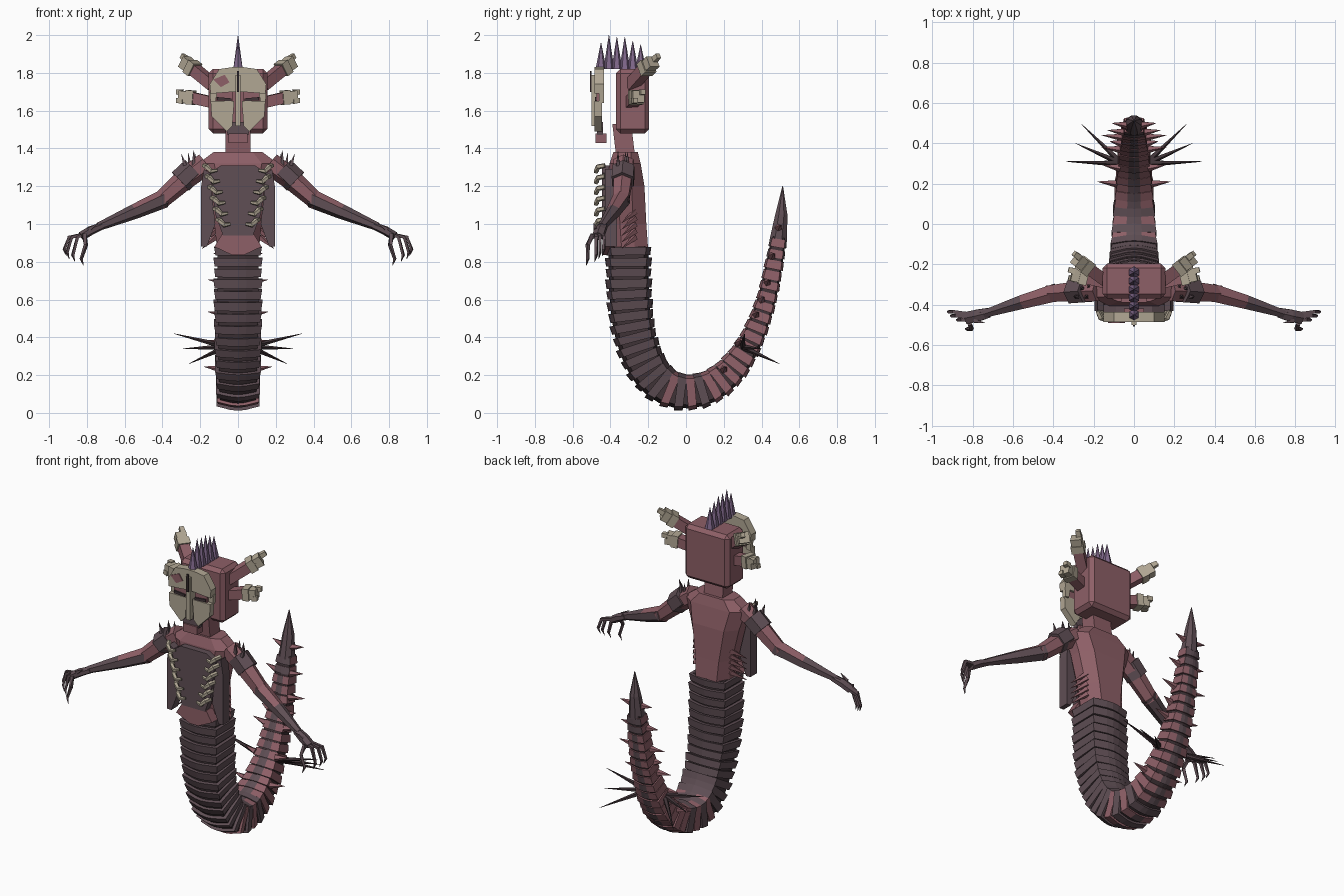
import bpy, bmesh
from math import cos, sin, pi
from mathutils import Vector, Matrix

if "Cube" in bpy.data.objects:
    bpy.data.objects.remove(bpy.data.objects["Cube"])


def material(name, r, g, b):
    m = bpy.data.materials.new(name)
    m.use_nodes = True
    m.diffuse_color = (r, g, b, 1)
    m.node_tree.nodes["Principled BSDF"].inputs["Base Color"].default_value = (r, g, b, 1)
    return m


RED = material("dusty red skin", .27, .115, .135)
DARK = material("dark mauve plate", .115, .077, .09)
DEEP = material("deep brown", .05, .033, .038)
BONE = material("pale bone", .44, .385, .295)
PURPLE = material("purple crest", .22, .14, .26)


def finish(name, bm, *mats, rule=None, mirror=False):
    """Turn a bmesh into an object; rule picks the material of each face."""
    bmesh.ops.recalc_face_normals(bm, faces=bm.faces)
    if rule:
        for f in bm.faces:
            f.material_index = rule(f)
    me = bpy.data.meshes.new(name)
    bm.to_mesh(me)
    bm.free()
    for m in mats:
        me.materials.append(m)
    ob = bpy.data.objects.new(name, me)
    bpy.context.scene.collection.objects.link(ob)
    if mirror:
        ob.modifiers.new("mirror", "MIRROR").use_mirror_merge = False
    return ob


def loft(bm, rings):
    """Skin a list of equal-length point rings and cap both ends."""
    rows = [[bm.verts.new(p) for p in r] for r in rings]
    n = len(rows[0])
    for a, b in zip(rows, rows[1:]):
        for i in range(n):
            bm.faces.new((a[i], a[(i + 1) % n], b[(i + 1) % n], b[i]))
    bm.faces.new(rows[0][::-1])
    bm.faces.new(rows[-1])


def limb(bm, path, sides=6, flat=1):
    """Faceted tube through (point, radius) pairs."""
    rings = []
    for i, (p, r) in enumerate(path):
        d = Vector(path[min(i + 1, len(path) - 1)][0]) - Vector(path[max(i - 1, 0)][0])
        q = d.to_track_quat('Z', 'Y')
        angles = [2 * pi * (k + .5) / sides for k in range(sides)]
        rings.append([Vector(p) + q @ Vector((r * cos(a), r * flat * sin(a), 0)) for a in angles])
    loft(bm, rings)


def spike(bm, base, tip, r, sides=5):
    limb(bm, [(base, r), (tip, .001)], sides)


def box(bm, x, y, z):
    loft(bm, [[(x[0], y[0], h), (x[1], y[0], h), (x[1], y[1], h), (x[0], y[1], h)] for h in z])


def plate(bm, outline, front, back):
    """Extrude an (x, z) outline along y."""
    loft(bm, [[(x, y, z) for x, z in outline] for y in (front, back)])


def both(half):
    """Complete a right-to-left symmetric outline from its +x half."""
    return half + [(-x, z) for x, z in reversed(half)]


# Torso, neck and head
bm = bmesh.new()
rings = []
for z, w, f, b in [(.86, .11, -.40, -.20), (1.0, .125, -.41, -.21), (1.2, .17, -.415, -.22),
                   (1.32, .21, -.405, -.24), (1.38, .13, -.385, -.255)]:
    m = (f + b) / 2
    side = [(w * .6, f), (w, m - .04), (w, m + .03), (w * .65, b)]
    rings.append([(x, y, z) for x, y in both(side)])
loft(bm, rings)
finish("torso", bm, RED)

bm = bmesh.new()
loft(bm, [[(x, y + s, z) for x, y in both([(.065, -.38), (.065, -.28)])]
          for z, s in ((1.36, .01), (1.53, -.01))])
finish("neck", bm, RED)

bm = bmesh.new()
box(bm, (-.155, .155), (-.37, -.195), (1.48, 1.82))
ob = finish("head", bm, RED)
bev = ob.modifiers.new("bevel", "BEVEL")
bev.width, bev.segments = .022, 1

# Floating face mask
bm = bmesh.new()
plate(bm, both([(.03, 1.83), (.10, 1.82), (.15, 1.74), (.145, 1.69), (.02, 1.70)]), -.485, -.435)
finish("mask_brow", bm, BONE)
bm = bmesh.new()
plate(bm, [(.02, 1.65), (.145, 1.65), (.14, 1.57), (.06, 1.49), (.03, 1.52)], -.485, -.445)
plate(bm, [(.11, 1.70), (.15, 1.70), (.145, 1.64), (.12, 1.64)], -.46, -.435)
finish("mask_cheek", bm, BONE, mirror=True)
bm = bmesh.new()
box(bm, (-.013, .013), (-.50, -.45), (1.52, 1.79))
finish("mask_nose", bm, BONE)
bm = bmesh.new()
box(bm, (.03, .115), (-.475, -.45), (1.645, 1.70))
finish("mask_eye_socket", bm, RED, mirror=True)
bm = bmesh.new()
plate(bm, [(.035, 1.665), (.11, 1.672), (.11, 1.655), (.035, 1.65)], -.483, -.475)
finish("mask_eye_slit", bm, DEEP, mirror=True)
bm = bmesh.new()
plate(bm, [(-.13, 1.765), (-.07, 1.79), (-.045, 1.75), (-.09, 1.725)], -.49, -.484)
plate(bm, [(-.006, 1.81), (.006, 1.81), (.006, 1.70), (-.006, 1.70)], -.508, -.50)
finish("mask_markings", bm, RED, DEEP, rule=lambda f: f.calc_center_median().x > -.02)
bm = bmesh.new()
plate(bm, both([(.03, 1.54), (.06, 1.50), (.055, 1.47)]), -.47, -.44)
finish("mask_mouth", bm, DARK)
bm = bmesh.new()
box(bm, (-.05, .05), (-.48, -.42), (1.43, 1.48))
finish("mask_jaw", bm, RED)

# Crest of spikes
bm = bmesh.new()
for i in range(6):
    y = -.45 + .042 * i
    spike(bm, (0, y, 1.82), (0, y, (1.96, 2.0, 1.99, 1.99, 1.97, 1.95)[i]), .029, 6)
finish("head_crest", bm, PURPLE)

# Head stalks with bone caps
for name, a, b, c in [("upper", (.13, -.29, 1.735), (.24, -.21, 1.825), (.285, -.175, 1.86)),
                      ("lower", (.14, -.29, 1.645), (.25, -.265, 1.67), (.31, -.25, 1.675))]:
    bm = bmesh.new()
    limb(bm, [(a, .042), (b, .042)], 4)
    finish(name + "_stalk", bm, RED, mirror=True)
    bm = bmesh.new()
    b, c = Vector(b), Vector(c)
    step = c - b
    limb(bm, [(b - step * .3, .053), (b + step * .35, .053)], 4)
    limb(bm, [(b, .042), (c, .045)], 4)
    for s in (-1, 1):
        off = Vector((0, .02 * s, .022 * s))
        limb(bm, [(b + step * .7 + off, .022), (c + step * .25 + off, .018)], 4)
    finish(name + "_stalk_cap", bm, BONE, mirror=True)

# Chest armour, ribs and hip details
bm = bmesh.new()
plate(bm, both([(.09, 1.31), (.15, 1.27), (.12, 1.05), (.08, .94)]), -.445, -.40)
finish("chest_plate", bm, DARK)
bm = bmesh.new()
plate(bm, [(.15, 1.27), (.18, 1.29), (.195, 1.2), (.195, .88), (.165, .88), (.12, 1.0)], -.43, -.365)
finish("side_panel", bm, DARK, mirror=True)
bm = bmesh.new()
for i in range(6):
    z, x = 1.285 - .057 * i, .165 - .014 * i
    limb(bm, [((x + .015, -.43, z + .025), .013), ((x, -.465, z + .018), .015),
              ((x - .022, -.475, z - .006), .014), ((x - .055, -.468, z), .008)], 5)
finish("ribs", bm, BONE, mirror=True)
bm = bmesh.new()
plate(bm, both([(.085, .945), (.125, .88), (.03, .835)]), -.44, -.38)
finish("pelvis_plate", bm, RED)
bm = bmesh.new()
for i in range(5):
    z = .91 + .034 * i
    spike(bm, (.12, -.27, z + .02), (.19, -.34, z - .04), .018, 4)
finish("hip_spines", bm, RED, mirror=True)

# Arms
bm = bmesh.new()
limb(bm, [((.17, -.33, 1.32), .06), ((.29, -.335, 1.23), .056), ((.42, -.345, 1.115), .046)])
finish("upper_arm", bm, RED, mirror=True)
bm = bmesh.new()
limb(bm, [((.39, -.34, 1.135), .05), ((.55, -.385, 1.065), .04), ((.74, -.445, .985), .022)])
finish("forearm", bm, RED, DARK, mirror=True,
       rule=lambda f: f.normal.z < .2 or f.calc_center_median().x > .6)
bm = bmesh.new()
limb(bm, [((.235, -.33, 1.29), .066), ((.305, -.335, 1.225), .066)])
finish("arm_band", bm, DARK, mirror=True)
bm = bmesh.new()
for x, y, lean in [(.235, -.36, 0), (.255, -.32, .01), (.28, -.36, .02), (.22, -.31, .01)]:
    spike(bm, (x, y, 1.31), (x + lean, y, 1.39 - lean), .014, 4)
finish("shoulder_claws", bm, DARK, mirror=True)
bm = bmesh.new()
limb(bm, [((.72, -.44, .99), .028), ((.78, -.455, .965), .035), ((.83, -.465, .935), .034)], 6, .7)
for tip, side in [((.92, -.435, .865), .025), ((.905, -.455, .85), .005),
                  ((.875, -.475, .835), -.015), ((.83, -.52, .815), -.04)]:
    t = Vector(tip)
    k = Vector((t.x - .025, t.y, .93 if side > -.03 else .89))
    limb(bm, [((.815, -.465 + side * .7, .945), .014), (k, .012), (t, .009), (t - Vector((.012, .008, .035)), .001)], 4)
spike(bm, (.78, -.455, .97), (.70, -.42, 1.02), .018, 4)
spike(bm, (.79, -.48, .97), (.74, -.49, 1.005), .014, 4)
finish("hand", bm, DARK, mirror=True)

# Tail centre line: y, z, half width, half depth
KEYS = [Vector(k) for k in [
    (-.305, .88, .13, .125), (-.30, .62, .13, .125), (-.275, .42, .125, .12), (-.21, .245, .12, .115),
    (-.115, .14, .115, .108), (0, .108, .11, .1), (.125, .135, .1, .095), (.24, .225, .09, .085),
    (.34, .375, .08, .07), (.42, .58, .067, .058), (.465, .78, .057, .052), (.492, .93, .048, .046)]]


def on_tail(t):
    i = min(int(t), len(KEYS) - 2)
    u = t - i
    a, b, c, d = (KEYS[max(0, min(j, len(KEYS) - 1))] for j in range(i - 1, i + 3))
    return (b * 2 + (c - a) * u + (a * 2 - b * 5 + c * 4 - d) * u ** 2
            + (b * 3 - a - c * 3 + d) * u ** 3) / 2


def tail_ring(k, nxt, scale=1.0):
    """Ridged cross-section, square to the direction from k to nxt."""
    dy, dz = (nxt - k).xy.normalized()
    half = [(0, 1), (.35, .96), (1, .78), (1, -.78), (.35, -.96), (0, -1)]
    shape = half + [(-x, d) for x, d in half[-2:0:-1]]
    return [(x * k[2] * scale, k[0] - dz * d * k[3] * scale, k[1] + dy * d * k[3] * scale) for x, d in shape]


# Even steps along the tail
fine = [on_tail(i * (len(KEYS) - 1) / 600) for i in range(601)]
length = [0]
for a, b in zip(fine, fine[1:]):
    length.append(length[-1] + (b - a).xy.length)
COUNT = 34


def at(s):
    goal = max(0, min(s / COUNT, 1)) * length[-1]
    return fine[min(range(601), key=lambda i: abs(length[i] - goal))]


bm = bmesh.new()
loft(bm, [tail_ring(at(s), at(s + .5) if s < COUNT else at(s) * 2 - at(s - .5), .84) for s in range(COUNT + 1)])
finish("tail_core", bm, DEEP)

front, rear = bmesh.new(), bmesh.new()
for s in range(COUNT):
    a, b = at(s + .04), at(s + .82)
    red = a[0] > .08 or (a[0] > -.16 and s % 2 == 0)
    big = 1 if s % 2 else .97
    ahead = b + (b - a)
    loft(rear if red else front, [tail_ring(a, b, big), tail_ring(b, ahead, big * .95)])
finish("tail_front_plates", front, DARK)
finish("tail_rear_plates", rear, RED, DARK,
       rule=lambda f: abs(f.calc_center_median().x) < .035 and len(f.verts) == 4)

# Tail tip and spines
bm = bmesh.new()
limb(bm, [((0, .488, .91), .05), ((0, .505, 1.05), .035), ((0, .512, 1.2), .002)], 8)
finish("tail_tip", bm, DARK)
bm = bmesh.new()
for y, z, x, tip in [(.2, .23, .08, .18), (.37, .52, .06, .16), (.43, .69, .05, .16),
                     (.455, .83, .045, .13), (.49, .98, .03, .11), (.40, .60, .06, .12), (.28, .37, .07, .15)]:
    spike(bm, (x, y, z), (tip, y + .01, z + .015), .022)
finish("tail_side_spines", bm, RED, mirror=True)
bm = bmesh.new()
for tip in [(.34, .31, .42), (.29, .40, .34), (.26, .495, .26)]:
    spike(bm, (.06, .30, .35), tip, .018)
finish("tail_long_spines", bm, DEEP, mirror=True)
